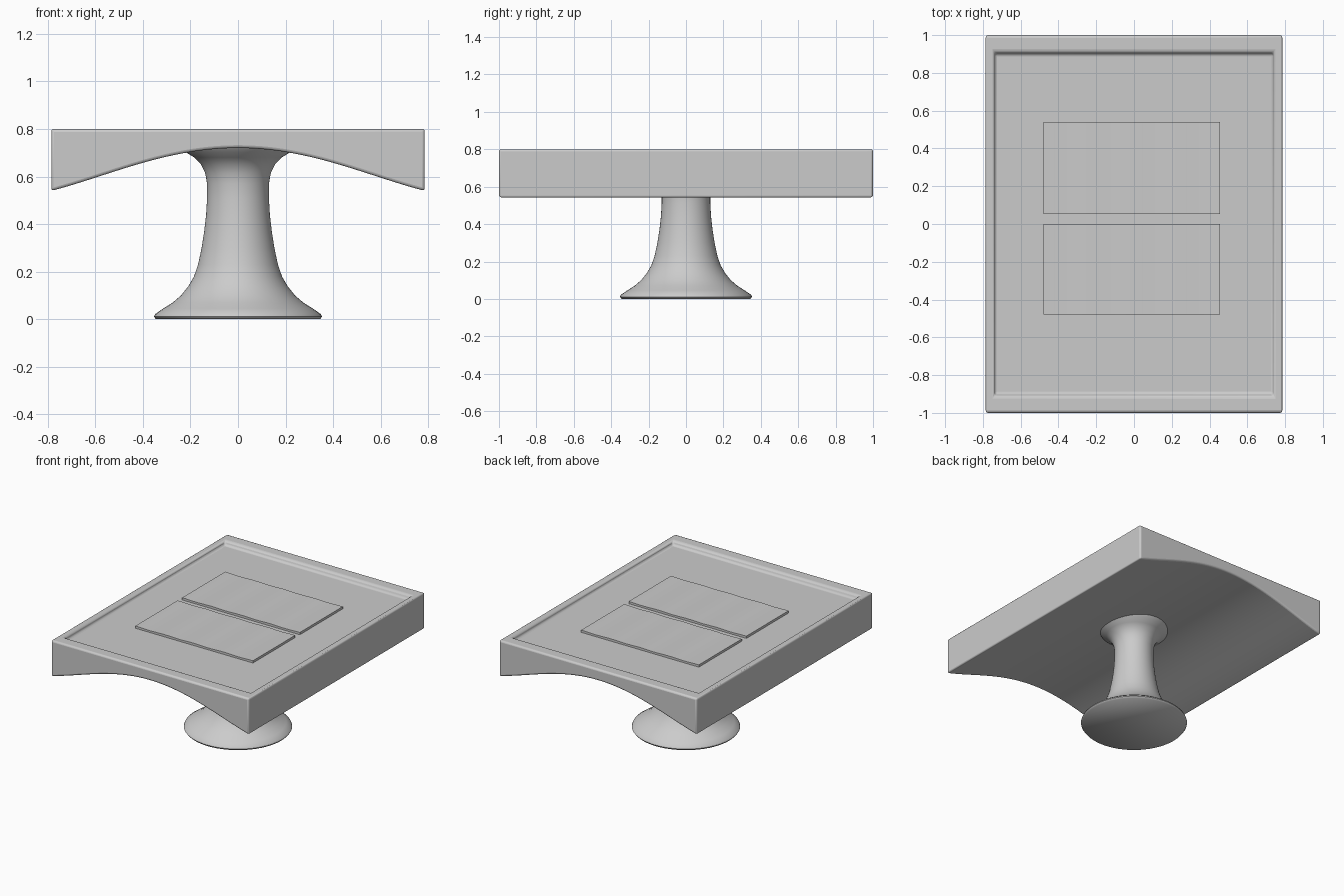
import bpy, bmesh, math

if "Cube" in bpy.data.objects:
    bpy.data.objects.remove(bpy.data.objects["Cube"])

HX, HY, TOP, FLOOR = 0.785, 1.0, 0.80, 0.77


def finish(bm, name, bevel=0.0, segments=3, angle=40):
    bmesh.ops.recalc_face_normals(bm, faces=bm.faces)
    mesh = bpy.data.meshes.new(name)
    bm.to_mesh(mesh)
    bm.free()
    ob = bpy.data.objects.new(name, mesh)
    bpy.context.collection.objects.link(ob)
    if bevel:
        m = ob.modifiers.new("rounded_edges", "BEVEL")
        m.width, m.segments = bevel, segments
        m.limit_method, m.angle_limit = "ANGLE", math.radians(30)
    bpy.ops.object.select_all(action="DESELECT")
    ob.select_set(True)
    bpy.context.view_layer.objects.active = ob
    bpy.ops.object.shade_smooth_by_angle(angle=math.radians(angle))
    return ob


def arch(x):
    u = x / HX
    return 0.72 - 0.26 * u**2 + 0.08 * u**4


# Tabletop: arched underside, straight sides, shallow tray sunk into the top
bm = bmesh.new()
N = 36
xs = [-HX + 2 * HX * i / N for i in range(N + 1)]
profile = [(x, arch(x)) for x in xs] + [(HX, TOP), (-HX, TOP)]
front = [bm.verts.new((x, -HY, z)) for x, z in profile]
back = [bm.verts.new((x, HY, z)) for x, z in profile]
bm.faces.new(front)
bm.faces.new(back)
for i in range(len(profile)):
    if i == N + 1:
        continue  # the top is closed by the tray below
    j = (i + 1) % len(profile)
    bm.faces.new((front[i], front[j], back[j], back[i]))


def ring(hx, hy, z):
    return [bm.verts.new((sx * hx, sy * hy, z))
            for sx, sy in ((-1, -1), (1, -1), (1, 1), (-1, 1))]


rings = [[front[-1], front[-2], back[-2], back[-1]],
         ring(0.742, 0.912, TOP), ring(0.736, 0.898, FLOOR)]
for a, b in zip(rings, rings[1:]):
    for i in range(4):
        j = (i + 1) % 4
        bm.faces.new((a[i], a[j], b[j], b[i]))
bm.faces.new(rings[-1])
finish(bm, "tabletop", bevel=0.012)

# Pedestal: turned column flaring at the foot and under the top
bm = bmesh.new()
outline = [(0.345, 0.005), (0.353, 0.011), (0.348, 0.022), (0.315, 0.045),
           (0.275, 0.07), (0.24, 0.1), (0.208, 0.14), (0.185, 0.18),
           (0.168, 0.23), (0.153, 0.3), (0.142, 0.37), (0.134, 0.44),
           (0.130, 0.51), (0.130, 0.57), (0.138, 0.615), (0.155, 0.65),
           (0.183, 0.68), (0.22, 0.702), (0.24, 0.73)]
SIDES = 64
loops = [[bm.verts.new((r * math.cos(2 * math.pi * k / SIDES),
                        r * math.sin(2 * math.pi * k / SIDES), z))
          for k in range(SIDES)] for r, z in outline]
for a, b in zip(loops, loops[1:]):
    for k in range(SIDES):
        m = (k + 1) % SIDES
        bm.faces.new((a[k], a[m], b[m], b[k]))
bm.faces.new(loops[0])
bm.faces.new(loops[-1])
foot = finish(bm, "pedestal")
# the foot rests exactly on the ground
for v in foot.data.vertices[:SIDES]:
    v.co.z = 0.0


# Two thin panels lying in the tray, with slightly rippled tops
def panel(name, x0, x1, y0, y1):
    bm = bmesh.new()
    n = 32
    rows = []
    for i in range(n + 1):
        x = x0 + (x1 - x0) * i / n
        top = 0.785 + 0.0015 * math.cos(8 * math.pi * i / n)
        rows.append([bm.verts.new(c) for c in
                     ((x, y0, FLOOR - 0.004), (x, y1, FLOOR - 0.004),
                      (x, y1, top), (x, y0, top))])
    for a, b in zip(rows, rows[1:]):
        for k in range(4):
            m = (k + 1) % 4
            bm.faces.new((a[k], a[m], b[m], b[k]))
    bm.faces.new(rows[0])
    bm.faces.new(rows[-1])
    finish(bm, name)


panel("front_panel", -0.48, 0.455, -0.48, 0.0)
panel("back_panel", -0.48, 0.455, 0.052, 0.54)
